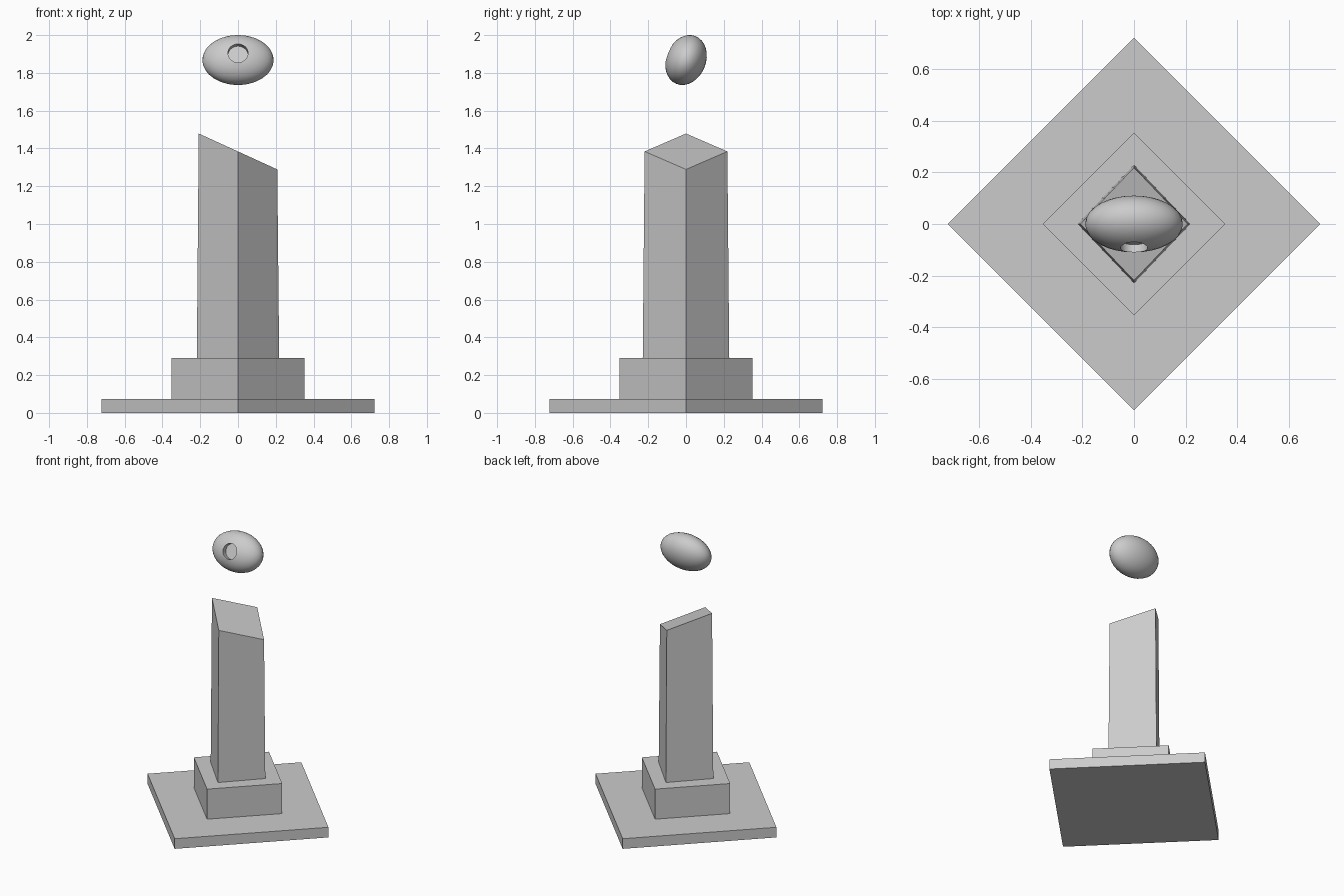
import bpy, bmesh, math
from mathutils import Matrix, Vector

if "Cube" in bpy.data.objects:
    bpy.data.objects.remove(bpy.data.objects["Cube"])


def diamond_block(name, z0, bottom, top_corners):
    """Four-sided block with corners on the x and y axes.
    bottom = (half x, half y); top_corners = (half x, half y, z mid, z slope over half x)."""
    bx, by = bottom
    tx, ty, zt, dz = top_corners
    bm = bmesh.new()
    dirs = [(1, 0), (0, 1), (-1, 0), (0, -1)]
    low = [bm.verts.new((x * bx, y * by, z0)) for x, y in dirs]
    high = [bm.verts.new((x * tx, y * ty, zt + x * dz)) for x, y in dirs]
    bm.faces.new(low[::-1])
    bm.faces.new(high)
    for i in range(4):
        j = (i + 1) % 4
        bm.faces.new((low[i], low[j], high[j], high[i]))
    mesh = bpy.data.meshes.new(name)
    bm.to_mesh(mesh)
    bm.free()
    obj = bpy.data.objects.new(name, mesh)
    bpy.context.collection.objects.link(obj)
    return obj


# Stepped base and tapered pillar with a slanted top
diamond_block("base_slab", 0.0, (0.722, 0.722), (0.722, 0.722, 0.073, 0))
diamond_block("plinth", 0.073, (0.353, 0.353), (0.353, 0.353, 0.29, 0))
diamond_block("pillar", 0.29, (0.218, 0.229), (0.208, 0.219, 1.384, -0.095))

# Floating ellipsoid head, tilted back so its front looks slightly upward
tilt = math.radians(-22)
centre = Vector((0, 0, 1.868))
bpy.ops.mesh.primitive_uv_sphere_add(segments=32, ring_count=16, radius=1)
head = bpy.context.object
head.name = "floating_head"
place = Matrix.Translation(centre) @ Matrix.Rotation(tilt, 4, 'X')
head.data.transform(place @ Matrix.Diagonal((0.189, 0.1055, 0.136, 1)))

# Round flat-bottomed socket cut into the front of the head
floor_depth, length = 0.065, 0.2
bpy.ops.mesh.primitive_cylinder_add(vertices=32, radius=0.053, depth=length)
cutter = bpy.context.object
cutter.name = "socket_cutter"
cutter.hide_render = True
cutter.data.transform(place @ Matrix.Translation((0, -floor_depth - length / 2, 0))
                      @ Matrix.Rotation(math.pi / 2, 4, 'X'))

bpy.ops.object.select_all(action='DESELECT')
head.select_set(True)
bpy.context.view_layer.objects.active = head
cut = head.modifiers.new("socket", 'BOOLEAN')
cut.operation = 'DIFFERENCE'
cut.solver = 'EXACT'
cut.object = cutter
bpy.ops.object.modifier_apply(modifier=cut.name)
bpy.data.objects.remove(cutter)
bpy.ops.object.shade_smooth_by_angle(angle=math.radians(35))
